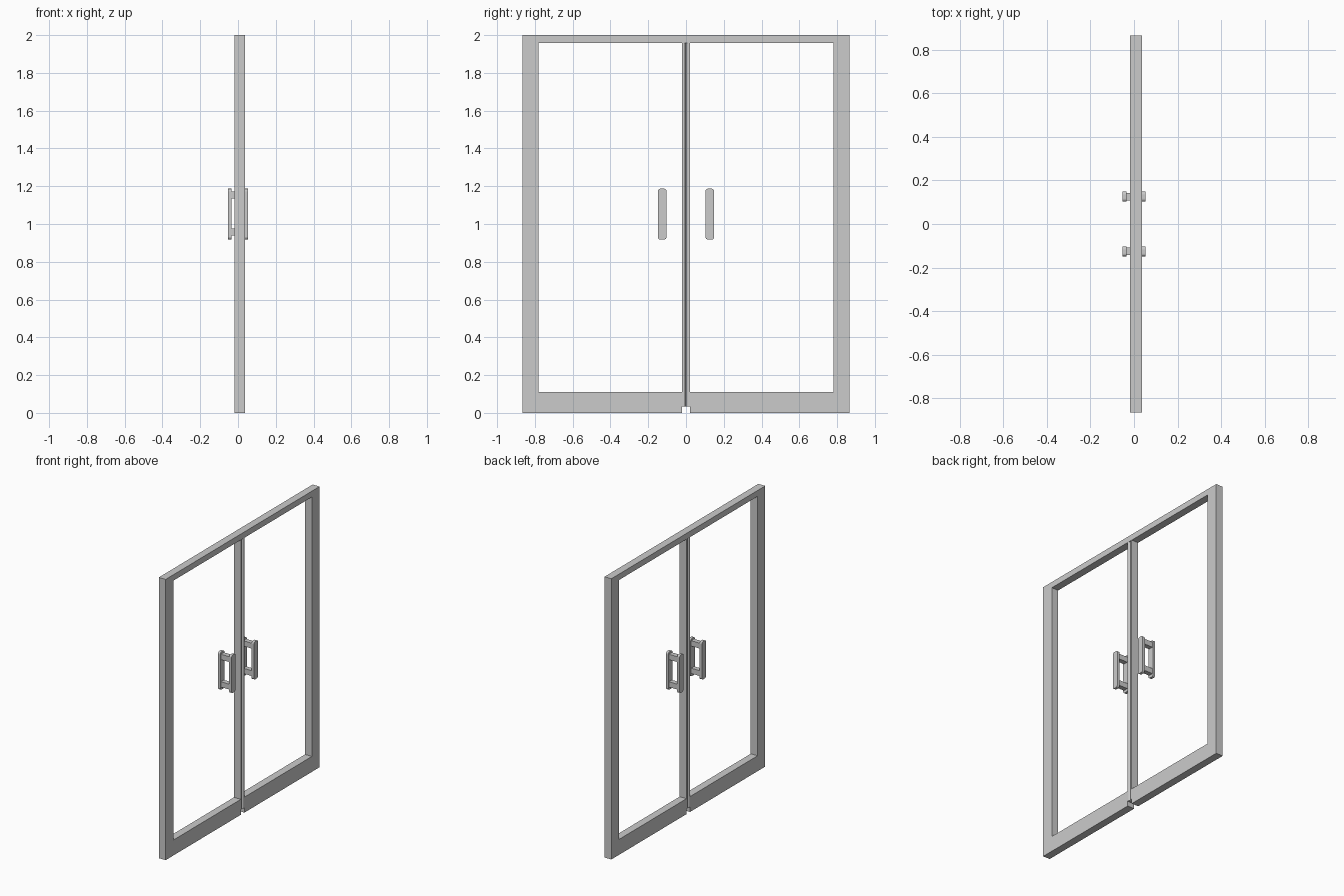
import bpy, bmesh, math

if "Cube" in bpy.data.objects:
    bpy.data.objects.remove(bpy.data.objects["Cube"])

X0, X1 = -0.018, 0.036          # frame depth
XC = (X0 + X1) / 2


def prism(name, pts, place, extrude):
    """Extrude a closed 2D profile; place maps (u, v) to 3D."""
    bm = bmesh.new()
    f = bm.faces.new([bm.verts.new(place(u, v)) for u, v in pts])
    r = bmesh.ops.extrude_face_region(bm, geom=[f])
    bmesh.ops.translate(bm, vec=extrude,
                        verts=[v for v in r["geom"] if isinstance(v, bmesh.types.BMVert)])
    bmesh.ops.recalc_face_normals(bm, faces=bm.faces)
    me = bpy.data.meshes.new(name)
    bm.to_mesh(me)
    bm.free()
    ob = bpy.data.objects.new(name, me)
    bpy.context.collection.objects.link(ob)
    return ob


def box(name, x0, x1, y0, y1, z0, z1):
    return prism(name, [(x0, y0), (x1, y0), (x1, y1), (x0, y1)],
                 lambda u, v: (u, v, z0), (0, 0, z1 - z0))


def rounded_rect(y, z, w, h, r, n=5):
    pts = []
    for k, (sy, sz) in enumerate([(1, 1), (-1, 1), (-1, -1), (1, -1)]):
        for i in range(n + 1):
            a = math.pi / 2 * (k + i / n)
            pts.append((y + sy * (w / 2 - r) + r * math.cos(a),
                        z + sz * (h / 2 - r) + r * math.sin(a)))
    return pts


# Outer frame in one piece, with the small open slot at the bottom centre
out, inn, c = 0.866, 0.78, 0.02
box("top_rail", X0, X1, -out, out, 1.958, 2.0)
for s, side in ((-1, "left"), (1, "right")):
    def span(a, b):
        return sorted((s * a, s * b))

    # L-shaped outer stile and bottom rail
    prism(side + "_stile_and_bottom_rail",
          [(s * c, 0), (s * out, 0), (s * out, 1.958), (s * inn, 1.958),
           (s * inn, 0.11), (s * c, 0.11)],
          lambda u, v: (X0, u, v), (X1 - X0, 0, 0))

    # Meeting stile with a rounded nose facing the other leaf
    half = (X1 - X0) / 2
    nose = [(X0, s * c), (X1, s * c)]
    for i in range(9):
        a = math.pi * i / 8
        nose.append((XC + half * math.cos(a), s * (0.011 - 0.0105 * math.sin(a))))
    prism(side + "_meeting_stile", nose, lambda u, v: (u, v, 0.035), (0, 0, 1.923))

    # Pull handle: a rounded plate on each face joined by two posts
    hy = s * 0.126
    for x, face in ((-0.053, "back"), (0.035, "front")):
        prism(f"{side}_handle_{face}_grip", rounded_rect(hy, 1.052, 0.047, 0.27, 0.015),
              lambda u, v, x=x: (x, u, v), (0.018, 0, 0))
    for z, lvl in ((0.957, "lower"), (1.153, "upper")):
        box(f"{side}_handle_{lvl}_post", -0.036, 0.036, hy - 0.017, hy + 0.017,
            z - 0.019, z + 0.019)
